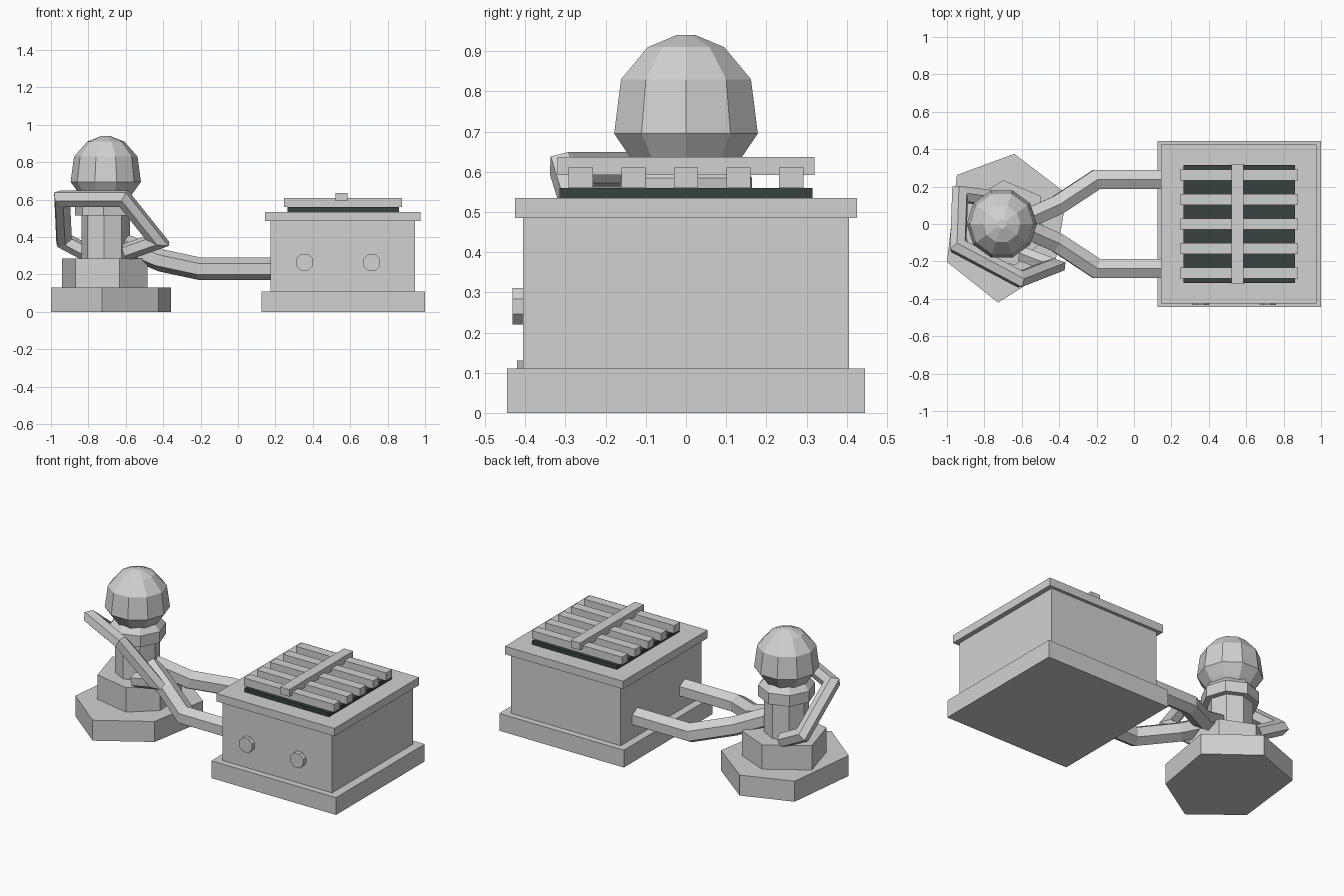
import bpy, bmesh, math
from mathutils import Vector

if "Cube" in bpy.data.objects:
    bpy.data.objects.remove(bpy.data.objects["Cube"])


def material(name, rgb):
    m = bpy.data.materials.new(name)
    m.diffuse_color = (*rgb, 1)
    m.use_nodes = True
    m.node_tree.nodes["Principled BSDF"].inputs["Base Color"].default_value = m.diffuse_color
    return m


GREY = material("light_grey", (0.64, 0.64, 0.64))
DARK = material("dark_slate", (0.04, 0.052, 0.052))


def finish(name, bm, mat=GREY):
    bmesh.ops.recalc_face_normals(bm, faces=bm.faces[:])
    me = bpy.data.meshes.new(name)
    bm.to_mesh(me)
    bm.free()
    me.materials.append(mat)
    ob = bpy.data.objects.new(name, me)
    bpy.context.collection.objects.link(ob)
    return ob


def skin(name, rings, mat=GREY):
    """Bridge a list of equal-length point rings and cap both ends."""
    bm = bmesh.new()
    vs = [[bm.verts.new(p) for p in r] for r in rings]
    n = len(rings[0])
    for a, b in zip(vs, vs[1:]):
        for i in range(n):
            j = (i + 1) % n
            bm.faces.new((a[i], a[j], b[j], b[i]))
    bm.faces.new(vs[0])
    bm.faces.new(vs[-1])
    return finish(name, bm, mat)


def box(name, x0, x1, y0, y1, z0, z1, mat=GREY):
    corners = [(x0, y0), (x1, y0), (x1, y1), (x0, y1)]
    return prism(name, corners, z0, z1, mat)


def prism(name, outline, z0, z1, mat=GREY):
    return skin(name, [[(x, y, z) for x, y in outline] for z in (z0, z1)], mat)


def lathe(name, cx, cy, profile, sides, offset=0):
    angles = [math.radians(offset) + math.tau * i / sides for i in range(sides)]
    return skin(name, [[(cx + r * math.cos(a), cy + r * math.sin(a), z) for a in angles]
                       for r, z in profile])


def tube(name, path, radius, sides=6):
    """Sweep a polygon along a path with mitred corners."""
    pts = [Vector(p) for p in path]
    dirs = [(b - a).normalized() for a, b in zip(pts, pts[1:])]
    side = dirs[0].cross(Vector((0, 0, 1))).normalized()
    up = side.cross(dirs[0])
    ring = [pts[0] + radius * (math.cos(math.tau * i / sides) * up
                               + math.sin(math.tau * i / sides) * side) for i in range(sides)]
    rings = [ring]
    for k, d in enumerate(dirs):
        nxt = dirs[k + 1] if k + 1 < len(dirs) else d
        n = (d + nxt).normalized()
        ring = [p + d * ((pts[k + 1] - p).dot(n) / d.dot(n)) for p in ring]
        rings.append(ring)
    return skin(name, rings)


# Cabinet
box("cabinet_plinth", 0.125, 1.0, -0.445, 0.445, 0, 0.11)
box("cabinet_body", 0.175, 0.945, -0.405, 0.405, 0.11, 0.485)
box("cabinet_lid", 0.145, 0.975, -0.425, 0.425, 0.485, 0.535)

# Grille on top: dark bed, slats, cross bar
box("grille_bed", 0.265, 0.86, -0.315, 0.315, 0.535, 0.56, DARK)
for i in range(5):
    y = -0.262 + 0.131 * i
    box("grille_slat", 0.245, 0.878, y - 0.03, y + 0.03, 0.56, 0.61)
box("grille_cross_bar", 0.52, 0.585, -0.32, 0.32, 0.592, 0.637)

# Round knobs on the front
for x in (0.355, 0.715):
    ring = [(x + 0.049 * math.cos(a), 0.265 + 0.049 * math.sin(a))
            for a in [math.tau * (i + 0.5) / 8 for i in range(8)]]
    skin("front_knob", [[(px, y, pz) for px, pz in ring] for y in (-0.40, -0.432)])

# Pedestal: two uneven six-sided steps
prism("pedestal_base", [(-0.64, 0.375), (-0.947, 0.262), (-1.0, -0.203),
                        (-0.727, -0.42), (-0.425, -0.23), (-0.358, 0.16)], 0, 0.13)
prism("pedestal_step", [(-0.868, -0.17), (-0.633, -0.22), (-0.485, -0.09),
                        (-0.50, 0.15), (-0.70, 0.235), (-0.94, 0.08)], 0.13, 0.285)

# Column with collar, and the faceted ball
CX = -0.707
lathe("column", CX, 0, [(0.13, 0.285), (0.13, 0.515), (0.165, 0.515),
                        (0.165, 0.585), (0.13, 0.625)], 8, -4)
lathe("ball", CX, 0, [(0.12, 0.605), (0.145, 0.635), (0.188, 0.695), (0.17, 0.83),
                      (0.1, 0.91), (0.025, 0.94)], 10)

# Two pipes from cabinet to column
for name, s in (("front_pipe", -1), ("back_pipe", 1)):
    tube(name, [(0.19, s * 0.238, 0.23), (-0.2, s * 0.238, 0.23),
                (-0.41, s * 0.1, 0.275), (-0.6, s * 0.015, 0.355)], 0.06)

# Bent handle wrapped round the front and left of the column
tube("bent_handle", [(-0.60, -0.16, 0.32), (-0.43, -0.225, 0.38), (-0.61, -0.295, 0.605),
                     (-0.94, -0.12, 0.605), (-0.93, 0.16, 0.38), (-0.78, 0.14, 0.30)], 0.046)
